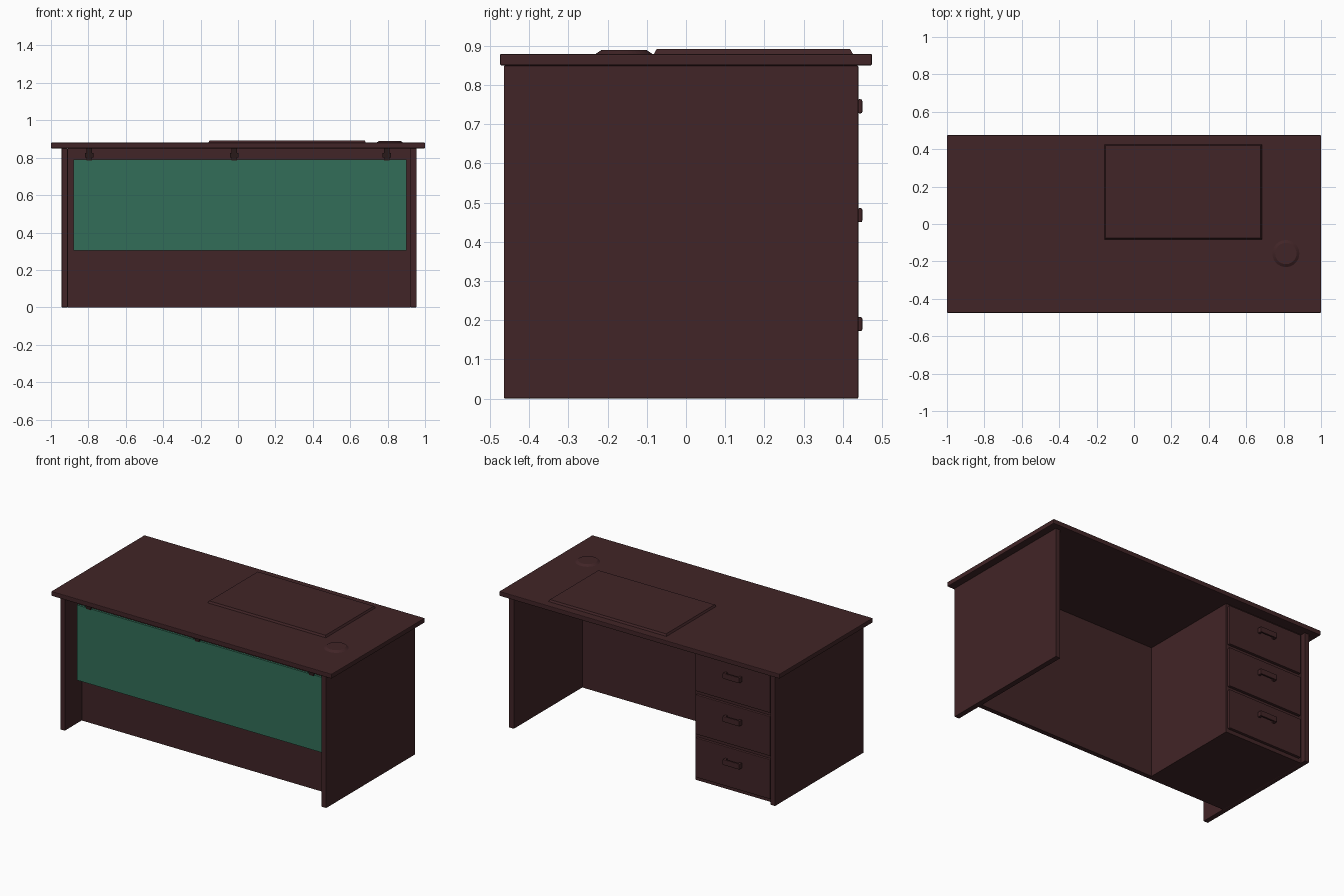
import bpy, bmesh
from mathutils import Matrix

if "Cube" in bpy.data.objects:
    bpy.data.objects.remove(bpy.data.objects["Cube"], do_unlink=True)


def material(name, rgb):
    m = bpy.data.materials.new(name)
    m.use_nodes = True
    m.diffuse_color = (*rgb, 1)
    bsdf = next(n for n in m.node_tree.nodes if n.type == 'BSDF_PRINCIPLED')
    bsdf.inputs["Base Color"].default_value = (*rgb, 1)
    bsdf.inputs["Roughness"].default_value = 0.6
    return m


wood = material("dark wood", (0.053, 0.018, 0.02))
glass = material("green glass", (0.032, 0.155, 0.098))
metal = material("dark bracket", (0.022, 0.01, 0.01))


def finish(name, bm, mat):
    mesh = bpy.data.meshes.new(name)
    bm.to_mesh(mesh)
    bm.free()
    mesh.materials.append(mat)
    ob = bpy.data.objects.new(name, mesh)
    bpy.context.collection.objects.link(ob)
    return ob


def box(name, x, y, z, mat=wood, bevel=0.0, taper=0.0):
    """Box from (min, max) ranges; taper pulls the top edges inward."""
    bm = bmesh.new()
    bmesh.ops.create_cube(bm, size=1)
    size = [r[1] - r[0] for r in (x, y, z)]
    mid = [sum(r) / 2 for r in (x, y, z)]
    for v in bm.verts:
        top = v.co.z > 0
        for i in range(3):
            inset = taper if top and i < 2 else 0
            v.co[i] = mid[i] + v.co[i] * (size[i] - 2 * inset)
    ob = finish(name, bm, mat)
    if bevel:
        mod = ob.modifiers.new("soft_edges", 'BEVEL')
        mod.width = bevel
        mod.segments = 2
    return ob


# Main carcass
box("desktop", (-1, 1), (-0.475, 0.475), (0.85, 0.88), bevel=0.004)
for side, x in (("right", (-0.943, -0.91)), ("left", (0.92, 0.955))):
    box(side + "_side_panel", x, (-0.465, 0.44), (0, 0.85), bevel=0.003)
box("modesty_panel", (-0.91, 0.92), (-0.29, -0.26), (0, 0.85))

# Front glass with its hanging clips
box("glass_panel", (-0.88, 0.9), (-0.385, -0.37), (0.305, 0.79), glass)
for i, x in enumerate((-0.795, -0.02, 0.795)):
    box(f"clip_stem_{i}", (x - 0.015, x + 0.015), (-0.39, -0.365), (0.785, 0.85), metal)
    box(f"clip_block_{i}", (x - 0.022, x + 0.022), (-0.395, -0.36), (0.8, 0.825), metal)

# Drawer pedestal
box("pedestal", (-0.91, -0.35), (-0.26, 0.405), (0, 0.85))
for i in range(3):
    z = 0.025 + 0.278 * i
    box(f"drawer_front_{i}", (-0.895, -0.362), (0.4, 0.422), (z, z + 0.255), bevel=0.004)
    h = z + 0.165
    box(f"handle_bar_{i}", (-0.695, -0.575), (0.438, 0.45), (h - 0.018, h + 0.018), bevel=0.004)
    for side, x in (("right", -0.695), ("left", -0.59)):
        box(f"handle_post_{side}_{i}", (x, x + 0.015), (0.42, 0.445), (h - 0.016, h + 0.016))

# Writing pad and round coaster on the top
box("desk_pad", (-0.16, 0.685), (-0.083, 0.427), (0.878, 0.892), taper=0.008)
bm = bmesh.new()
bmesh.ops.create_cone(bm, cap_ends=True, segments=40, radius1=0.075, radius2=0.057,
                      depth=0.012, matrix=Matrix.Translation((0.812, -0.158, 0.884)))
finish("coaster", bm, wood)
